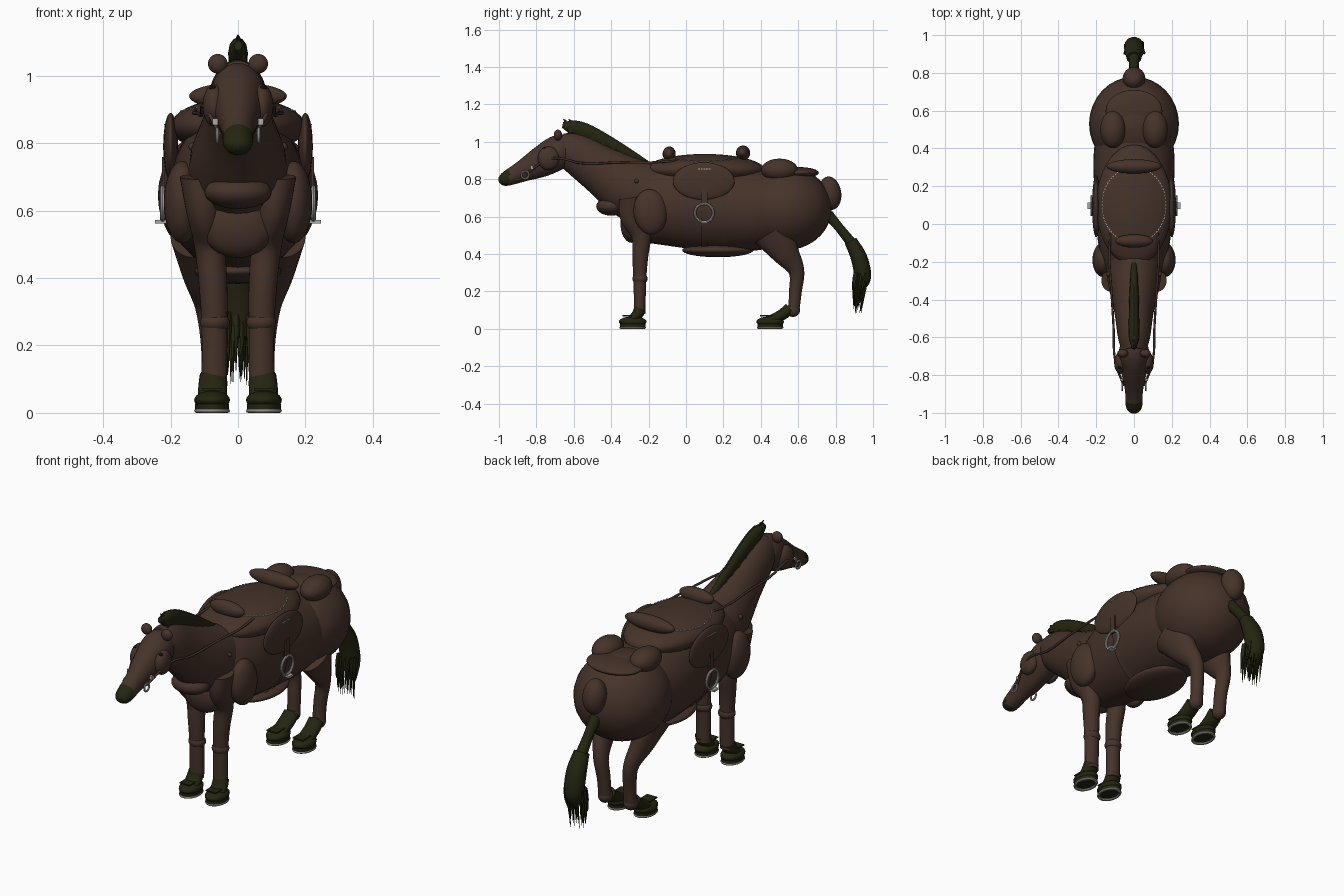
import bpy, bmesh, math, random
from mathutils import Vector

random.seed(4)
if "Cube" in bpy.data.objects:
    bpy.data.objects.remove(bpy.data.objects["Cube"])


def material(name, rgb):
    m = bpy.data.materials.new(name)
    m.use_nodes = True
    m.diffuse_color = (*rgb, 1)
    m.node_tree.nodes["Principled BSDF"].inputs["Base Color"].default_value = (*rgb, 1)
    return m


BROWN = material("dark brown hide", (0.06, 0.033, 0.023))
OLIVE = material("dark olive hair", (0.017, 0.018, 0.005))
GREY = material("pale metal", (0.4, 0.4, 0.38))
BLACK = material("black eye", (0.004, 0.004, 0.004))


def finish(ob, name, mat):
    ob.name = name
    ob.data.materials.append(mat)
    bpy.ops.object.select_all(action="DESELECT")
    bpy.context.view_layer.objects.active = ob
    ob.select_set(True)
    bpy.ops.object.shade_smooth_by_angle(angle=math.radians(40))
    return ob


def ball(name, loc, radii, mat=BROWN, tilt=0):
    bpy.ops.mesh.primitive_uv_sphere_add(segments=32, ring_count=18, location=loc, rotation=(tilt, 0, 0))
    ob = bpy.context.object
    ob.scale = radii
    return finish(ob, name, mat)


def disc(name, loc, radii, mat, rot=(0, 0, 0), fill="NGON"):
    bpy.ops.mesh.primitive_cylinder_add(vertices=40, radius=1, depth=2, end_fill_type=fill,
                                        location=loc, rotation=rot)
    ob = bpy.context.object
    ob.scale = radii
    return finish(ob, name, mat)


def box(name, loc, half, mat, turn=0):
    bpy.ops.mesh.primitive_cube_add(size=2, location=loc, rotation=(0, 0, turn))
    ob = bpy.context.object
    ob.scale = half
    return finish(ob, name, mat)


def ring(name, loc, radius, thick, rot):
    bpy.ops.mesh.primitive_torus_add(location=loc, rotation=rot, major_radius=radius,
                                     minor_radius=thick, major_segments=28, minor_segments=8)
    return finish(bpy.context.object, name, GREY)


def smooth_path(pts, steps):
    """Catmull-Rom resampling of the station list."""
    v = [Vector(p) for p in pts]
    v = [2 * v[0] - v[1]] + v + [2 * v[-1] - v[-2]]
    out = []
    for a, b, c, d in zip(v, v[1:], v[2:], v[3:]):
        for k in range(steps):
            t = k / steps
            out.append(0.5 * (2 * b + (c - a) * t + (2 * a - 5 * b + 4 * c - d) * t * t
                              + (3 * b - a - 3 * c + d) * t ** 3))
    return out + [v[-2]]


def loft(name, stations, mat=BROWN, sides=28, steps=5, upright=False):
    """Skin of ellipses; each station is x, y, z, side radius, other radius."""
    path = smooth_path(stations, steps)
    bm = bmesh.new()
    rings = []
    for i, p in enumerate(path):
        d = path[min(i + 1, len(path) - 1)] - path[max(i - 1, 0)]
        along = Vector((0, d[1], d[2])).normalized()
        up = Vector((0, 0, 1)) if upright else Vector((0, -along.z, along.y))
        c = Vector(p[:3])
        row = []
        for k in range(sides):
            a = math.tau * k / sides
            row.append(bm.verts.new(c + Vector((max(p[3], 0.001) * math.cos(a), 0, 0))
                                    + up * max(p[4], 0.001) * math.sin(a)))
        rings.append(row)
    for r, q in zip(rings, rings[1:]):
        for k in range(sides):
            n = (k + 1) % sides
            bm.faces.new((r[k], r[n], q[n], q[k]))
    bm.faces.new(rings[0])
    bm.faces.new(rings[-1])
    bmesh.ops.recalc_face_normals(bm, faces=bm.faces)
    me = bpy.data.meshes.new(name)
    bm.to_mesh(me)
    bm.free()
    ob = bpy.data.objects.new(name, me)
    bpy.context.collection.objects.link(ob)
    return finish(ob, name, mat)


def cord(name, pts, radius, mat):
    cu = bpy.data.curves.new(name, "CURVE")
    cu.dimensions = "3D"
    cu.bevel_depth = radius
    cu.bevel_resolution = 2
    sp = cu.splines.new("BEZIER")
    sp.bezier_points.add(len(pts) - 1)
    for b, p in zip(sp.bezier_points, pts):
        b.co = p
        b.handle_left_type = b.handle_right_type = "AUTO"
    cu.materials.append(mat)
    bpy.context.collection.objects.link(bpy.data.objects.new(name, cu))


# Trunk and rump
loft("trunk", [(0, -0.32, 0.62, 0.08, 0.11), (0, -0.25, 0.66, 0.15, 0.19), (0, -0.1, 0.67, 0.19, 0.225),
               (0, 0.1, 0.66, 0.205, 0.24), (0, 0.33, 0.64, 0.215, 0.225), (0, 0.5, 0.64, 0.2, 0.2)], upright=True)
ball("rump", (0, 0.53, 0.645), (0.238, 0.25, 0.225))
ball("croup_pad", (0, 0.6, 0.835), (0.15, 0.11, 0.03))
ball("tail_dock", (0, 0.77, 0.725), (0.06, 0.06, 0.09), tilt=0.15)
ball("belly_pad", (0, 0.17, 0.42), (0.13, 0.19, 0.037))

# Neck and chest
loft("neck", [(0, -0.14, 0.69, 0.15, 0.18), (0, -0.3, 0.755, 0.14, 0.165), (0, -0.46, 0.855, 0.105, 0.13),
              (0, -0.6, 0.945, 0.085, 0.105), (0, -0.68, 0.98, 0.06, 0.07)])
ball("chest", (0, -0.4, 0.655), (0.1, 0.08, 0.05))
ball("breast", (0, -0.29, 0.56), (0.11, 0.06, 0.1))

# Head with dark muzzle
head = loft("head", [(0, -0.6, 0.965, 0.05, 0.06), (0, -0.67, 0.95, 0.08, 0.09), (0, -0.77, 0.895, 0.07, 0.083),
                     (0, -0.88, 0.84, 0.048, 0.056), (0, -0.96, 0.803, 0.044, 0.04), (0, -0.99, 0.79, 0.03, 0.025),
                     (0, -1.0, 0.785, 0.006, 0.006)])
head.data.materials.append(OLIVE)
for f in head.data.polygons:
    f.material_index = int(f.center.y < -0.945)

# Mane with a ragged forelock
loft("mane", [(0, -0.66, 1.09, 0.012, 0.015), (0, -0.6, 1.075, 0.028, 0.04), (0, -0.52, 1.045, 0.028, 0.045),
              (0, -0.38, 0.975, 0.025, 0.035), (0, -0.21, 0.88, 0.015, 0.02)], OLIVE, sides=12)
for k in range(14):
    y = -0.63 + 0.028 * k
    z = 1.1 - max(0, y + 0.6) * 0.52
    w = 0.016 * (-1) ** k
    loft("mane_lock", [(w, y + 0.02, z - 0.05, 0.012, 0.02), (w * 0.5, y, z - 0.01, 0.01, 0.015),
                       (0, y - 0.025, z + 0.022 - 0.001 * k, 0.002, 0.002)], OLIVE, sides=8, steps=2)

# Tail root, tuft and loose strands
loft("tail_root", [(0, 0.76, 0.61, 0.03, 0.03), (0, 0.82, 0.54, 0.025, 0.025), (0, 0.9, 0.44, 0.03, 0.03)],
     OLIVE, sides=14)
loft("tail_tuft", [(0, 0.88, 0.47, 0.04, 0.035), (0, 0.925, 0.38, 0.052, 0.045), (0, 0.945, 0.28, 0.05, 0.046),
                   (0, 0.93, 0.22, 0.035, 0.03)], OLIVE, sides=14)
for k in range(34):
    x, y = random.uniform(-0.05, 0.05), random.uniform(0.9, 0.975)
    loft("tail_strand", [(x, y, 0.3, 0.009, 0.009), (x * 1.05, y - 0.01, 0.24, 0.008, 0.008),
                         (x * 1.1, 0.91 + (y - 0.93) * 0.6, random.uniform(0.08, 0.2), 0.001, 0.001)],
         OLIVE, sides=5, steps=2)

# Saddle with pommel and cantle rolls
ball("saddle_seat", (0, 0.1, 0.85), (0.2, 0.32, 0.085))
ball("pommel", (0, -0.09, 0.935), (0.1, 0.035, 0.04))
ball("cantle", (0, 0.305, 0.94), (0.145, 0.038, 0.04))
disc("girth", (0, 0.1, 0.66), (0.211, 0.246, 0.016), BROWN, (math.pi / 2, 0, 0), "NOTHING")
for k in range(72):
    a = math.tau * k / 72
    x, y = 0.17 * math.cos(a), 0.2 * math.sin(a)
    z = 0.85 + 0.085 * math.sqrt(1 - (x / 0.2) ** 2 - (y / 0.32) ** 2)
    box("seat_stitch", (x, 0.1 + y, z), (0.002, 0.005, 0.002), GREY, a)

# Everything that comes in left and right pairs
for s, side in ((1, "left"), (-1, "right")):
    def nm(part):
        return side + "_" + part

    ball(nm("cheek"), (s * 0.07, -0.735, 0.912), (0.035, 0.058, 0.063))
    ball(nm("eye"), (s * 0.074, -0.757, 0.962), (0.012, 0.012, 0.01), BLACK)
    ball(nm("ear"), (s * 0.06, -0.685, 1.036), (0.029, 0.022, 0.029))
    ball(nm("nostril"), (s * 0.027, -0.972, 0.815), (0.009, 0.012, 0.01), OLIVE)
    ball(nm("shoulder"), (s * 0.165, -0.19, 0.625), (0.055, 0.09, 0.122), tilt=0.1)
    ball(nm("haunch"), (s * 0.112, 0.5, 0.85), (0.067, 0.098, 0.06))

    # Front leg
    loft(nm("front_leg"), [(s * 0.118, -0.3, 0.7, 0.055, 0.06), (s * 0.102, -0.285, 0.6, 0.052, 0.068),
                           (s * 0.085, -0.24, 0.5, 0.046, 0.052), (s * 0.074, -0.245, 0.38, 0.042, 0.042),
                           (s * 0.07, -0.247, 0.25, 0.038, 0.034), (s * 0.07, -0.247, 0.08, 0.038, 0.03)])
    ball(nm("knee"), (s * 0.069, -0.246, 0.268), (0.044, 0.041, 0.032))

    # Hind leg
    loft(nm("hind_leg"), [(s * 0.13, 0.46, 0.52, 0.07, 0.11), (s * 0.115, 0.53, 0.41, 0.05, 0.075),
                          (s * 0.09, 0.59, 0.31, 0.037, 0.043), (s * 0.077, 0.585, 0.2, 0.033, 0.034),
                          (s * 0.075, 0.575, 0.09, 0.034, 0.03)])
    ball(nm("hind_fetlock"), (s * 0.075, 0.572, 0.1), (0.036, 0.038, 0.036))

    # Hooves with pale shoes
    for part, y, back in (("front", -0.285, 0.04), ("hind", 0.45, 0.105)):
        loft(nm(part + "_pastern"), [(s * 0.073, y + back, 0.11, 0.041, 0.032),
                                     (s * 0.075, y + back * 0.6, 0.075, 0.043, 0.03),
                                     (s * 0.076, y - 0.01, 0.04, 0.042, 0.025)], OLIVE, sides=20)
        ball(nm(part + "_hoof"), (s * 0.077, y, 0.038), (0.053, 0.074, 0.028), OLIVE)
        disc(nm(part + "_sole"), (s * 0.077, y, 0.018), (0.05, 0.068, 0.008), OLIVE)
        shoe = ring(nm(part + "_shoe"), (s * 0.077, y, 0.006), 0.9, 0.12, (0, 0, 0))
        shoe.scale = (0.052, 0.07, 0.05)
        box(nm(part + "_coronet"), (s * 0.077, y - 0.02, 0.07), (0.03, 0.035, 0.003), OLIVE)

    # Saddle flap, strap and stirrup
    ball(nm("saddle_flap"), (s * 0.2, 0.095, 0.79), (0.022, 0.165, 0.1))
    box(nm("stirrup_strap"), (s * 0.221, 0.1, 0.71), (0.004, 0.016, 0.05), BROWN)
    ring(nm("stirrup"), (s * 0.224, 0.097, 0.62), 0.049, 0.007, (0, math.pi / 2, 0))
    box(nm("stirrup_tread"), (s * 0.229, 0.097, 0.567), (0.018, 0.018, 0.005), GREY)
    for k in range(5):
        box(nm("flap_stitch"), (s * 0.217, 0.07 + 0.014 * k, 0.855), (0.002, 0.005, 0.002), GREY)

    # Reins and bit
    cord(nm("rein"), [(s * 0.055, -0.855, 0.83), (s * 0.1, -0.72, 0.91), (s * 0.108, -0.55, 0.885),
                      (s * 0.12, -0.35, 0.89), (s * 0.13, -0.18, 0.89), (s * 0.125, -0.03, 0.9)], 0.006, BROWN)
    ring(nm("bit_ring"), (s * 0.062, -0.86, 0.823), 0.02, 0.005, (0, math.pi / 2, 0))
    box(nm("bridle_buckle"), (s * 0.067, -0.825, 0.864), (0.008, 0.007, 0.009), GREY)
    ball(nm("harness_stud"), (s * 0.135, -0.265, 0.79), (0.012, 0.012, 0.012))
